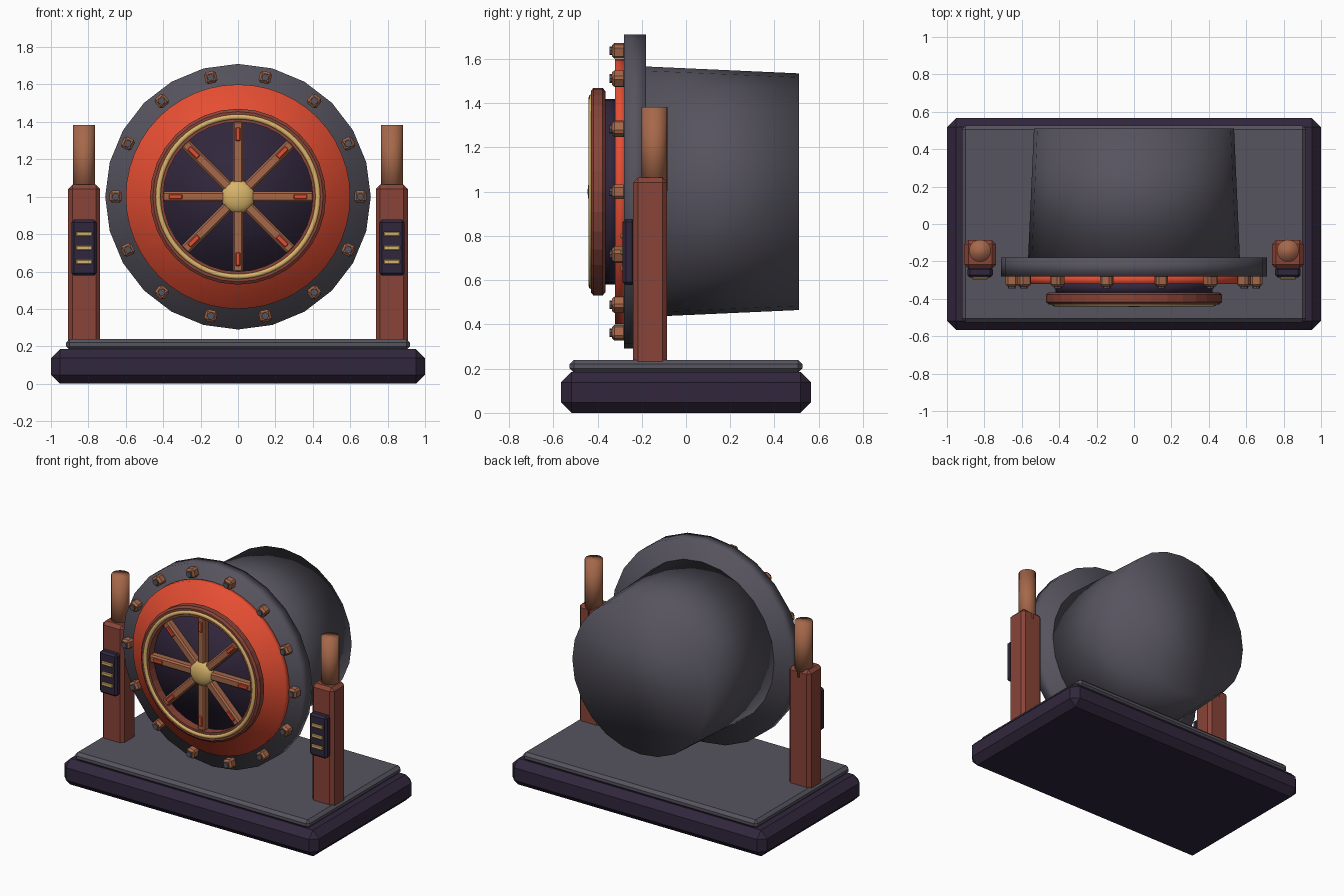
import bpy, bmesh, math
from mathutils import Matrix, Vector

if "Cube" in bpy.data.objects:
    bpy.data.objects.remove(bpy.data.objects["Cube"])


def mat(name, rgb):
    m = bpy.data.materials.new(name)
    lin = [(c / 255 / 12.92) if c < 11 else ((c / 255 + 0.055) / 1.055) ** 2.4 for c in rgb]
    m.diffuse_color = (*lin, 1)
    m.use_nodes = True
    m.node_tree.nodes["Principled BSDF"].inputs["Base Color"].default_value = m.diffuse_color
    return m


GREY = mat("gunmetal grey", (86, 83, 94))
PURPLE = mat("dark purple", (49, 38, 60))
COPPER = mat("red copper", (137, 68, 56))
BRONZE = mat("bronze", (166, 104, 74))
GOLD = mat("gold", (216, 180, 106))
RED = mat("hot red", (236, 80, 52))
CZ = 1.0                                   # height of the wheel axis
TO_Y = Matrix.Rotation(math.pi / 2, 4, 'X')  # turns z-axis parts to face -y


def finish(name, bm, material, smooth=False):
    bmesh.ops.recalc_face_normals(bm, faces=bm.faces)
    for f in bm.faces:
        f.smooth = smooth
    me = bpy.data.meshes.new(name)
    bm.to_mesh(me)
    bm.free()
    me.materials.append(material)
    ob = bpy.data.objects.new(name, me)
    bpy.context.collection.objects.link(ob)
    return ob


def box(name, lo, hi, material, bevel=0.0, turn=0.0):
    """Chamfered box; turn spins it about the wheel axis."""
    lo, hi = Vector(lo), Vector(hi)
    size, mid = hi - lo, (hi + lo) / 2
    bm = bmesh.new()
    bmesh.ops.create_cube(bm, size=1, matrix=Matrix.Translation(mid) @ Matrix.Diagonal((*size, 1)))
    if bevel:
        bmesh.ops.bevel(bm, geom=bm.edges[:], offset=bevel, segments=1, affect='EDGES')
    if turn:
        bmesh.ops.rotate(bm, verts=bm.verts, cent=(0, 0, CZ),
                         matrix=Matrix.Rotation(-turn, 3, 'Y'))
    return finish(name, bm, material)


def disc(name, r_front, r_back, y0, y1, material, sides=24, x=0.0, z=CZ, smooth=True):
    """Cylinder or cone lying along y, from front y0 to back y1."""
    bm = bmesh.new()
    bmesh.ops.create_cone(bm, cap_ends=True, segments=sides, radius1=r_back, radius2=r_front,
                          depth=y1 - y0, matrix=Matrix.Translation((x, (y0 + y1) / 2, z)) @ TO_Y)
    return finish(name, bm, material, smooth)


def ring(name, profile, material, sides, smooth=False):
    """Closed (radius, y) profile turned about the wheel axis."""
    bm = bmesh.new()
    loops = []
    for i in range(sides):
        a = 2 * math.pi * i / sides
        loops.append([bm.verts.new((r * math.cos(a), y, CZ + r * math.sin(a))) for r, y in profile])
    n = len(profile)
    for i in range(sides):
        p, q = loops[i], loops[(i + 1) % sides]
        for j in range(n):
            k = (j + 1) % n
            bm.faces.new((p[j], p[k], q[k], q[j]))
    return finish(name, bm, material, smooth)


# Plinth
box("base", (-1, -0.566, 0), (1, 0.566, 0.185), PURPLE, 0.048)
box("deck", (-0.92, -0.526, 0.18), (0.92, 0.526, 0.24), GREY, 0.02)

# Drum body and stacked front discs
disc("drum", 0.567, 0.535, -0.2, 0.51, GREY)
disc("flange", 0.71, 0.71, -0.28, -0.18, GREY)
disc("red_plate", 0.60, 0.60, -0.322, -0.27, RED, 48)
disc("inner_disc", 0.42, 0.42, -0.37, -0.31, PURPLE, 32)

# Wheel rim and gold trim
ring("wheel_rim", [(0.40, -0.365), (0.40, -0.43), (0.455, -0.43), (0.47, -0.418),
                   (0.47, -0.377), (0.455, -0.365)], COPPER, 32)
trim = [(0.427 + 0.014 * math.cos(t * math.pi / 4), -0.428 + 0.012 * math.sin(t * math.pi / 4))
        for t in range(8)]
ring("gold_trim", trim, GOLD, 64, True)

# Spokes with red inlays
for i in range(8):
    a = i * math.pi / 4
    box(f"spoke_{i}", (0.03, -0.418, CZ - 0.028), (0.405, -0.36, CZ + 0.028), BRONZE, 0.01, a)
    box(f"spoke_inlay_{i}", (0.298, -0.427, CZ - 0.013), (0.37, -0.41, CZ + 0.013), RED, 0.004, a)

# Hub
bm = bmesh.new()
bmesh.ops.create_uvsphere(bm, u_segments=24, v_segments=12, radius=0.09,
                          matrix=Matrix.Translation((0, -0.4, CZ)) @ Matrix.Diagonal((1, 0.5, 1, 1)) @ TO_Y)
finish("hub", bm, GOLD, True)

# Bolts round the flange
for i in range(14):
    a = i * 2 * math.pi / 14
    box(f"bolt_{i}", (0.622, -0.335, CZ - 0.032), (0.686, -0.27, CZ + 0.032), BRONZE, 0.012, a)
    disc(f"bolt_head_{i}", 0.02, 0.02, -0.346, -0.33, GREY, 8,
         0.654 * math.cos(a), CZ + 0.654 * math.sin(a), False)

# Side posts, poles and control panels
for side, s in (("left", -1), ("right", 1)):
    x = 0.823 * s
    box(f"{side}_post", (x - 0.085, -0.239, 0.21), (x + 0.085, -0.085, 1.064), COPPER, 0.022)
    bm = bmesh.new()
    bmesh.ops.create_cone(bm, cap_ends=True, segments=20, radius1=0.059, radius2=0.059, depth=0.38,
                          matrix=Matrix.Translation((x, -0.143, 1.193)))
    finish(f"{side}_pole", bm, BRONZE, True)
    box(f"{side}_panel", (x - 0.068, -0.286, 0.578), (x + 0.068, -0.23, 0.877), PURPLE, 0.014)
    for j in range(3):
        z = 0.652 + 0.074 * j
        box(f"{side}_panel_bar_{j}", (x - 0.043, -0.296, z - 0.012), (x + 0.043, -0.28, z + 0.012),
            GOLD, 0.004)
